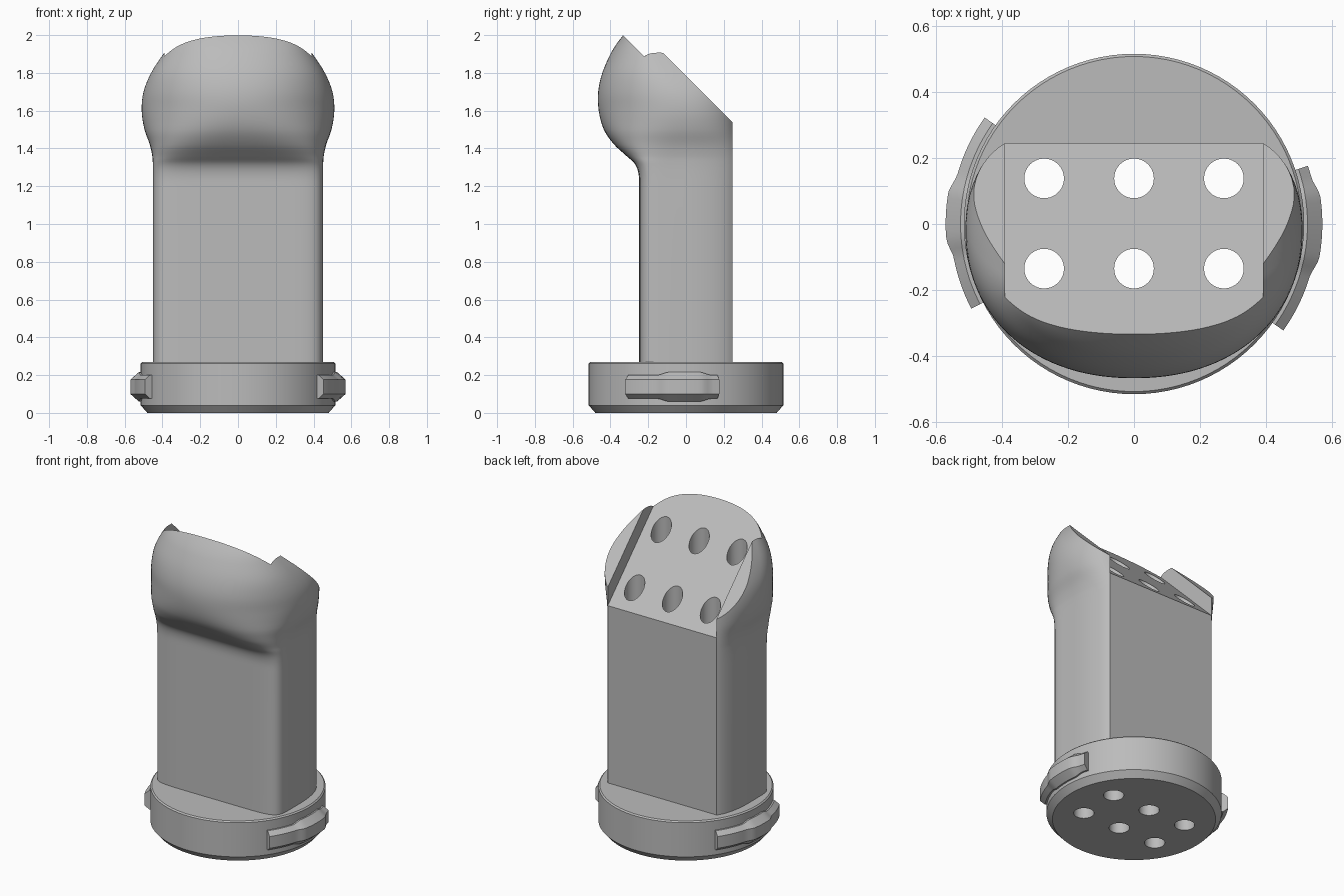
import bpy, bmesh, math
from mathutils import Vector, Matrix

if "Cube" in bpy.data.objects:
    bpy.data.objects.remove(bpy.data.objects["Cube"])

grey = bpy.data.materials.new("plain grey")
grey.use_nodes = True
COLOUR = (0.5, 0.5, 0.5, 1)
grey.diffuse_color = COLOUR
grey.node_tree.nodes["Principled BSDF"].inputs["Base Color"].default_value = COLOUR

BACK, EDGE = 0.245, 0.39      # flat back plane and half width of the flat back


def make_object(name, bm):
    bmesh.ops.recalc_face_normals(bm, faces=bm.faces)
    mesh = bpy.data.meshes.new(name)
    bm.to_mesh(mesh)
    bm.free()
    mesh.materials.append(grey)
    obj = bpy.data.objects.new(name, mesh)
    bpy.context.collection.objects.link(obj)
    return obj


def loft(name, rings, closed=False):
    """Skin a list of equal-length point rings, capping both ends."""
    bm = bmesh.new()
    rows = [[bm.verts.new(p) for p in ring] for ring in rings]
    for a, b in zip(rows, rows[1:]):
        for i in range(len(a)):
            j = (i + 1) % len(a)
            bm.faces.new((a[i], a[j], b[j], b[i]))
    bm.faces.new(rows[0])
    bm.faces.new(rows[-1])
    return make_object(name, bm)


def cut(obj, cutters):
    """Subtract the cutters and keep the result as plain geometry."""
    for c in cutters:
        mod = obj.modifiers.new("cut", 'BOOLEAN')
        mod.operation, mod.solver, mod.object = 'DIFFERENCE', 'EXACT', c
    bpy.context.view_layer.update()
    graph = bpy.context.evaluated_depsgraph_get()
    mesh = bpy.data.meshes.new_from_object(obj.evaluated_get(graph))
    obj.modifiers.clear()
    obj.data = mesh


def smooth(obj, angle=32):
    bpy.ops.object.select_all(action='DESELECT')
    obj.select_set(True)
    bpy.context.view_layer.objects.active = obj
    bpy.ops.object.shade_smooth_by_angle(angle=math.radians(angle))


# Column and bulging head: height, half width, front depth, squareness, centre y
KEYS = [
    (0.27, .45, .248, 8, 0), (1.2, .45, .248, 8, 0), (1.27, .45, .252, 8, 0),
    (1.32, .451, .272, 7, 0), (1.36, .454, .315, 5, 0), (1.42, .467, .38, 3.5, 0),
    (1.5, .495, .435, 2.6, 0), (1.6, .51, .462, 2.2, -.01), (1.7, .5, .465, 2.15, -.04),
    (1.8, .46, .443, 2.15, -.1), (1.9, .395, .4, 2.15, -.15), (1.96, .345, .363, 2.15, -.18),
    (2.04, .26, .3, 2.15, -.2),
]


def section(z, w, f, n, c):
    edge = min(EDGE, w - 0.015)
    pts = []
    for i in range(65):                       # front, a squared-off half oval
        a = math.pi * i / 64
        cs, sn = math.cos(a), abs(math.sin(a))
        r = (abs(cs) ** n + sn ** n) ** (-1 / n)
        pts.append((w * r * cs, c - (f + c) * r * sn, z))
    top = math.radians(70)
    arc = []
    for i in range(1, 11):                    # rounded flank up to the back edge
        t = top * i / 10
        k = (math.cos(t) - math.cos(top)) / (1 - math.cos(top))
        arc.append((edge + (w - edge) * k, c + (BACK - c) * math.sin(t) / math.sin(top), z))
    return pts + [(-x, y, z) for x, y, z in arc] + arc[::-1]


def spline(p0, p1, p2, p3, t):
    """Hermite blend between p1 and p2, with slopes taken over height."""
    h = p2[0] - p1[0]
    out = [p1[0] + h * t]
    for k in range(1, len(p1)):
        m1 = (p2[k] - p0[k]) / (p2[0] - p0[0]) * h
        m2 = (p3[k] - p1[k]) / (p3[0] - p1[0]) * h
        out.append((2*t**3 - 3*t*t + 1) * p1[k] + (t**3 - 2*t*t + t) * m1
                   + (3*t*t - 2*t**3) * p2[k] + (t**3 - t*t) * m2)
    return out


rings = [section(*KEYS[0])]
for i in range(1, len(KEYS) - 1):
    after = KEYS[min(i + 2, len(KEYS) - 1)]
    for s in range(4):
        rings.append(section(*spline(KEYS[i - 1], KEYS[i], KEYS[i + 1], after, s / 4)))
rings.append(section(*KEYS[-1]))
column = loft("column_and_head", rings)


# Cutters for the sloped top: y + z above a limit, within a half width
def slope_cutter(name, limit, half):
    profile = [(1, limit - 1), (1, 3), (-1, 3), (-1, limit + 1)]
    obj = loft(name, [[(x, y, z) for y, z in profile] for x in (-half, half)])
    obj.hide_render = True
    return obj


def circle(r, z, n, cx=0, cy=0):
    return [(cx + r * math.cos(math.tau * i / n), cy + r * math.sin(math.tau * i / n), z)
            for i in range(n)]


cutters = [slope_cutter("rim_cutter", 1.785, 1), slope_cutter("floor_cutter", 1.665, EDGE)]

# Six vertical through holes
holes = []
for x in (-0.272, 0, 0.272):
    for y in (-0.135, 0.138):
        h = loft("hole_cutter", [circle(0.06, z, 40, x, y) for z in (-0.5, 2.5)])
        h.hide_render = True
        holes.append(h)

# Round base with chamfered edges
base = loft("base", [circle(r, z, 96) for r, z in
                     ((.48, 0), (.515, .04), (.515, .262), (.507, .27))])

cut(column, cutters + holes)
cut(base, holes)
for c in cutters + holes:
    bpy.data.objects.remove(c)
smooth(column)
smooth(base, 25)


# Locking lugs: a bevelled bar swept round the base, with a raised middle
def lug(name, start, end, bump_start, bump_end):
    rings = []
    for i in range(33):
        a = start + (end - start) * i / 32
        k = max(0, min(1, (a - bump_start) / 5, (bump_end - a) / 5))
        r, root, mid = .555 + .015 * k, .0625 + .015 * k, .138
        ca, sa = math.cos(math.radians(a)), math.sin(math.radians(a))
        prof = [(.49, -root), (.525, -root), (r, -.038), (r, .038), (.525, root), (.49, root)]
        rings.append([(q * ca, q * sa, mid + z) for q, z in prof])
    smooth(loft(name, rings), 20)


lug("left_lug", -35.5, 18.5, -16, 14)
lug("right_lug", 144.5, 207.5, 165, 190)
